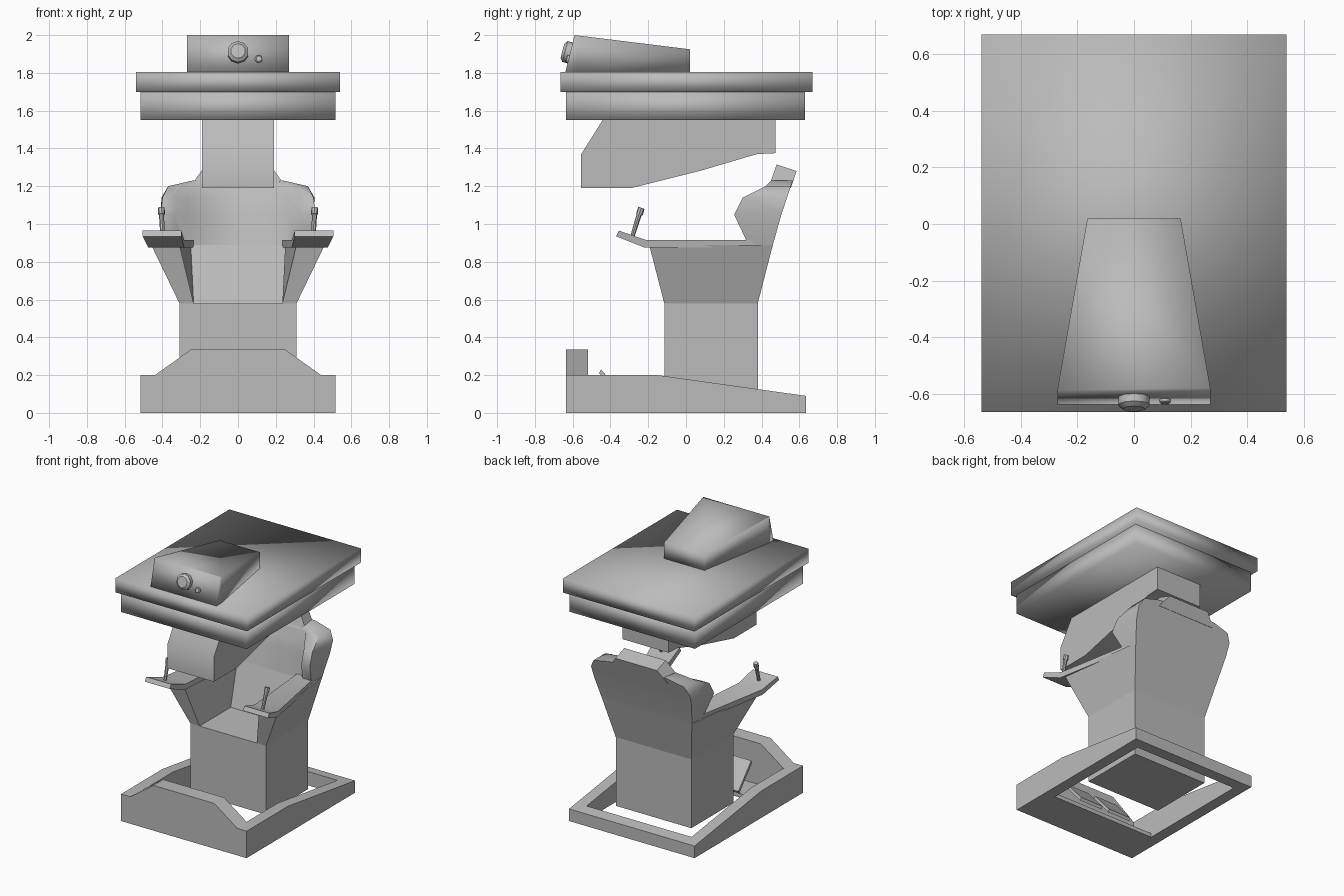
import bpy, bmesh
from math import radians
from mathutils import Vector

cube = bpy.data.objects.get("Cube")
if cube:
    bpy.data.objects.remove(cube, do_unlink=True)

grey = bpy.data.materials.new("plain grey")
grey.use_nodes = True
colour = (0.5, 0.5, 0.5, 1)
grey.diffuse_color = colour
grey.node_tree.nodes["Principled BSDF"].inputs["Base Color"].default_value = colour


def finish(name, bm, angle=None):
    """Turn a bmesh into a shaded object; angle None means smooth all over."""
    bmesh.ops.recalc_face_normals(bm, faces=bm.faces)
    mesh = bpy.data.meshes.new(name)
    bm.to_mesh(mesh)
    bm.free()
    mesh.materials.append(grey)
    obj = bpy.data.objects.new(name, mesh)
    bpy.context.collection.objects.link(obj)
    bpy.ops.object.select_all(action='DESELECT')
    obj.select_set(True)
    bpy.context.view_layer.objects.active = obj
    if angle is None:
        bpy.ops.object.shade_smooth()
    else:
        bpy.ops.object.shade_smooth_by_angle(angle=radians(angle))
    return obj


def loft(name, rings, angle=None):
    """Skin a list of equal-length rings and cap both ends."""
    bm = bmesh.new()
    loops = [[bm.verts.new(p) for p in ring] for ring in rings]
    n = len(loops[0])
    for a, b in zip(loops, loops[1:]):
        for i in range(n):
            j = (i + 1) % n
            bm.faces.new((a[i], a[j], b[j], b[i]))
    bm.faces.new(loops[0])
    bm.faces.new(loops[-1])
    return finish(name, bm, angle)


def prism(name, outline, axis, lo, hi, angle=None):
    """Extrude a flat outline along one axis."""
    def place(p, d):
        return {'X': (d, p[0], p[1]), 'Y': (p[0], d, p[1]), 'Z': (p[0], p[1], d)}[axis]
    return loft(name, [[place(p, d) for p in outline] for d in (lo, hi)], angle)


def rect(x0, x1, y0, y1):
    return [(x0, y0), (x1, y0), (x1, y1), (x0, y1)]


def rod(name, start, end, r0, r1, sides=8):
    """Tapered round bar between two points."""
    start, end = Vector(start), Vector(end)
    axis = end - start
    bm = bmesh.new()
    bmesh.ops.create_cone(bm, cap_ends=True, segments=sides,
                          radius1=r0, radius2=r1, depth=axis.length)
    turn = axis.to_track_quat('Z', 'Y').to_matrix().to_4x4()
    bmesh.ops.transform(bm, matrix=turn, verts=bm.verts)
    bmesh.ops.translate(bm, vec=(start + end) / 2, verts=bm.verts)
    return finish(name, bm, 40)


# Roof: overhanging slab on a slightly smaller one
prism("roof_slab", rect(-0.54, 0.54, -0.665, 0.67), 'Z', 1.70, 1.805)
prism("roof_underside", rect(-0.515, 0.515, -0.635, 0.63), 'Z', 1.55, 1.70)

# Housing on the roof: tapering plan, sloping top, raked front
half = [(0.27, -0.64), (0.27, -0.58), (0.165, 0.02)]
plan = half + [(-x, y) for x, y in reversed(half)]
low = [(x, y, 1.80) for x, y in plan]
high = [(x, max(y, -0.59) if y > -0.6 else -0.59, 2.0 - 0.123 * (max(y, -0.59) + 0.59))
        for x, y in plan]
loft("roof_housing", [low, high])

# Lamps on the raked front
for name, x, z, r, y in (("large_lamp", 0, 1.91, 0.057, -0.61),
                         ("small_lamp", 0.11, 1.877, 0.02, -0.62)):
    out = Vector((0, -0.97, 0.25))
    base = Vector((x, y, z - 0.005))
    rod(name, base, base + out * r * 0.55, r, r, 10)
    rod(name + "_lens", base + out * r * 0.55, base + out * r * 0.8, r, r * 0.7, 10)

# Viewing hood hanging below the roof
prism("viewing_hood", [(-0.555, 1.19), (-0.555, 1.37), (-0.435, 1.56), (0.475, 1.56),
                       (0.475, 1.375), (0.375, 1.37), (0.07, 1.28), (-0.29, 1.19)],
      'X', -0.19, 0.19, 50)

# Seat pedestal
prism("seat_pedestal", rect(-0.31, 0.31, -0.115, 0.38), 'Z', 0.07, 0.58, 40)


def shell_ring(z, xb, yb, xo, yf, xi, xc, yc):
    """U-shaped section: outer back, wing front, inner back."""
    side = [(xb, yb, z), (xo, yf, z), (xi, yf, z), (xc, yc, z)]
    return side + [(-x, y, h) for x, y, h in reversed(side)]


# Seat sides below the armrests, then the winged backrest
loft("seat_sides", [shell_ring(0.58, 0.31, 0.38, 0.31, -0.115, 0.235, 0.235, 0.25),
                    shell_ring(0.89, 0.37, 0.46, 0.46, -0.195, 0.31, 0.25, 0.35)], 50)
loft("backrest", [shell_ring(0.89, 0.37, 0.46, 0.37, 0.33, 0.30, 0.25, 0.35),
                  shell_ring(1.05, 0.40, 0.505, 0.41, 0.255, 0.34, 0.27, 0.39),
                  shell_ring(1.14, 0.405, 0.535, 0.40, 0.30, 0.33, 0.27, 0.41),
                  shell_ring(1.20, 0.37, 0.555, 0.37, 0.42, 0.30, 0.25, 0.435),
                  shell_ring(1.23, 0.24, 0.565, 0.24, 0.45, 0.22, 0.20, 0.455)], 60)


def box_ring(w, front, back):
    return [(-w, *front), (w, *front), (w, *back), (-w, *back)]


loft("headrest", [box_ring(0.24, (0.445, 1.215), (0.555, 1.19)),
                  box_ring(0.17, (0.48, 1.315), (0.585, 1.28))], 50)

# Armrests, control sticks, pedals and base rails on both sides
for s, side in ((1, "left"), (-1, "right")):
    sections = [(0.235, 0.37, (0.37, 0.875), (0.37, 0.915)),
                (0.285, 0.475, (-0.22, 0.875), (-0.21, 0.915)),
                (0.30, 0.505, (-0.37, 0.935), (-0.355, 0.965))]
    loft(side + "_armrest",
         [[(s * a, *lo), (s * b, *lo), (s * b, *hi), (s * a, *hi)]
          for a, b, lo, hi in sections], 40)
    rod(side + "_stick", (s * 0.40, -0.285, 0.93), (s * 0.405, -0.245, 1.06), 0.011, 0.014)
    rod(side + "_stick_knob", (s * 0.405, -0.247, 1.05), (s * 0.406, -0.236, 1.085), 0.018, 0.018)
    prism(side + "_pedal", [(-0.46, 0.21), (-0.45, 0.23), (-0.30, 0.06), (-0.31, 0.04)],
          'X', s * 0.03, s * 0.22, 40)
    prism(side + "_base_rail", [(-0.635, 0), (-0.635, 0.2), (-0.15, 0.2),
                                (0.635, 0.09), (0.635, 0)],
          'X', s * 0.43, s * 0.515, 40)

# Base front panel, floor and rear bar
prism("base_front_panel", [(-0.515, 0), (0.515, 0), (0.515, 0.2), (0.44, 0.2), (0.25, 0.335),
                           (-0.25, 0.335), (-0.44, 0.2), (-0.515, 0.2)],
      'Y', -0.635, -0.52, 50)
prism("base_floor", rect(-0.44, 0.44, -0.63, -0.33), 'Z', 0, 0.03, 40)
prism("base_rear_bar", [(0.55, 0), (0.55, 0.102), (0.635, 0.09), (0.635, 0)],
      'X', -0.515, 0.515, 40)
